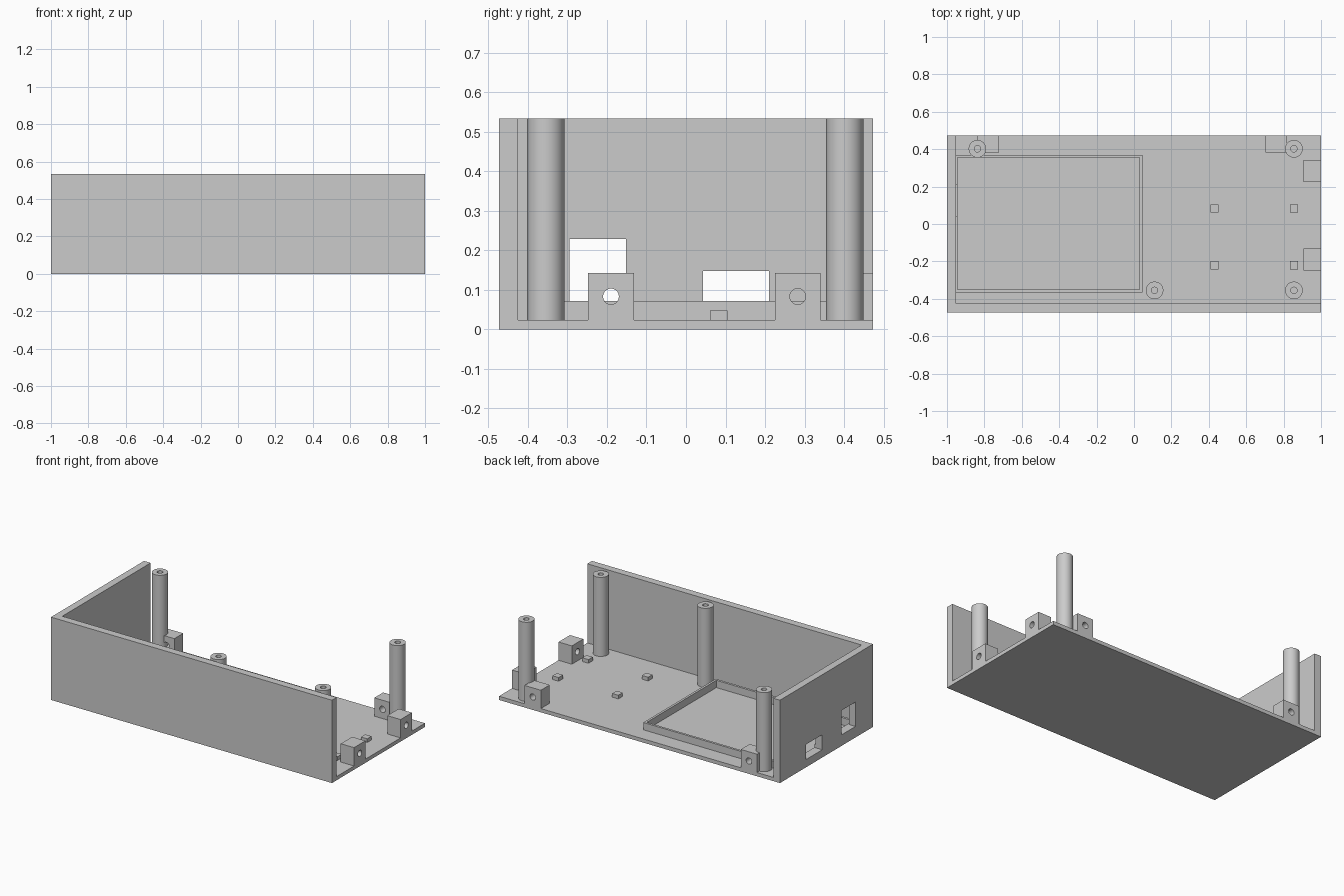
import bpy

default = bpy.data.objects.get("Cube")
if default:
    bpy.data.objects.remove(default, do_unlink=True)

GREY = (0.6, 0.6, 0.6, 1)
mat = bpy.data.materials.new("plain grey")
mat.use_nodes = True
mat.diffuse_color = GREY
mat.node_tree.nodes["Principled BSDF"].inputs["Base Color"].default_value = GREY

FLOOR, TOP = 0.024, 0.533
X, Y = 1.0, 0.473
INNER_X, INNER_Y = -0.953, -0.425


def finish(obj, name):
    obj.name = name
    obj.data.materials.clear()
    obj.data.materials.append(mat)
    return obj


def box(name, x, y, z):
    """Box from (min, max) pairs on each axis."""
    bpy.ops.mesh.primitive_cube_add(size=1, location=[sum(p) / 2 for p in (x, y, z)])
    obj = bpy.context.object
    obj.scale = [p[1] - p[0] for p in (x, y, z)]
    bpy.ops.object.transform_apply(location=False, rotation=False, scale=True)
    return finish(obj, name)


def cylinder(name, location, radius, depth, rotation=(0, 0, 0)):
    bpy.ops.mesh.primitive_cylinder_add(vertices=48, radius=radius, depth=depth,
                                        location=location, rotation=rotation)
    return finish(bpy.context.object, name)


def cut(obj, cutter):
    """Subtract a cutter, then remove it."""
    mod = obj.modifiers.new("cut", "BOOLEAN")
    mod.operation = "DIFFERENCE"
    mod.solver = "EXACT"
    mod.object = cutter
    bpy.ops.object.select_all(action="DESELECT")
    bpy.context.view_layer.objects.active = obj
    obj.select_set(True)
    bpy.ops.object.modifier_apply(modifier=mod.name)
    bpy.data.objects.remove(cutter, do_unlink=True)


def smooth(obj):
    bpy.ops.object.select_all(action="DESELECT")
    bpy.context.view_layer.objects.active = obj
    obj.select_set(True)
    bpy.ops.object.shade_smooth_by_angle(angle=0.6)


# Tray shell: floor, front wall and right wall in one piece
shell = box("case_shell", (-X, X), (-Y, Y), (0, TOP))
cut(shell, box("cavity", (INNER_X, X + 1), (INNER_Y, Y + 1), (FLOOR, TOP + 1)))

# Low rectangular battery rim on the floor
rim = box("floor_rim", (INNER_X, 0.045), (-0.366, 0.37), (FLOOR, 0.071))
cut(rim, box("rim_cavity", (-0.944, 0.03), (-0.351, 0.355), (0, 1)))

# Two port openings through the side wall
for y, z in [((-0.295, -0.152), (0.071, 0.228)), ((0.043, 0.21), (0.05, 0.147))]:
    for part in (shell, rim):
        cut(part, box("port", (-1.1, -0.94), y, z))

# Tall screw posts with bored tops
for i, (x, y) in enumerate([(-0.837, 0.402), (0.855, 0.402), (0.11, -0.355), (0.855, -0.355)]):
    post = cylinder(f"screw_post_{i + 1}", (x, y, (FLOOR + TOP) / 2), 0.047, TOP - FLOOR)
    cut(post, cylinder("bore", (x, y, TOP), 0.017, 0.5))
    smooth(post)

# Cover mounting blocks with through holes along the open edges
HOLE_Z, HOLE_R, QUARTER = 0.083, 0.02, 1.5708
for i, y in enumerate((-0.19, 0.283)):
    block = box(f"side_mount_block_{i + 1}", (0.905, X), (y - 0.058, y + 0.058), (FLOOR, 0.142))
    cut(block, cylinder("hole", (0.95, y, HOLE_Z), HOLE_R, 0.3, (0, QUARTER, 0)))
    smooth(block)
for i, x in enumerate((-0.779, 0.76)):
    block = box(f"back_mount_block_{i + 1}", (x - 0.058, x + 0.058), (0.383, Y), (FLOOR, 0.142))
    cut(block, cylinder("hole", (x, 0.43, HOLE_Z), HOLE_R, 0.3, (QUARTER, 0, 0)))
    smooth(block)

# Small square board supports
for x in (0.43, 0.855):
    for y in (-0.22, 0.083):
        box("board_support", (x - 0.022, x + 0.022), (y - 0.022, y + 0.022), (FLOOR, 0.048))
